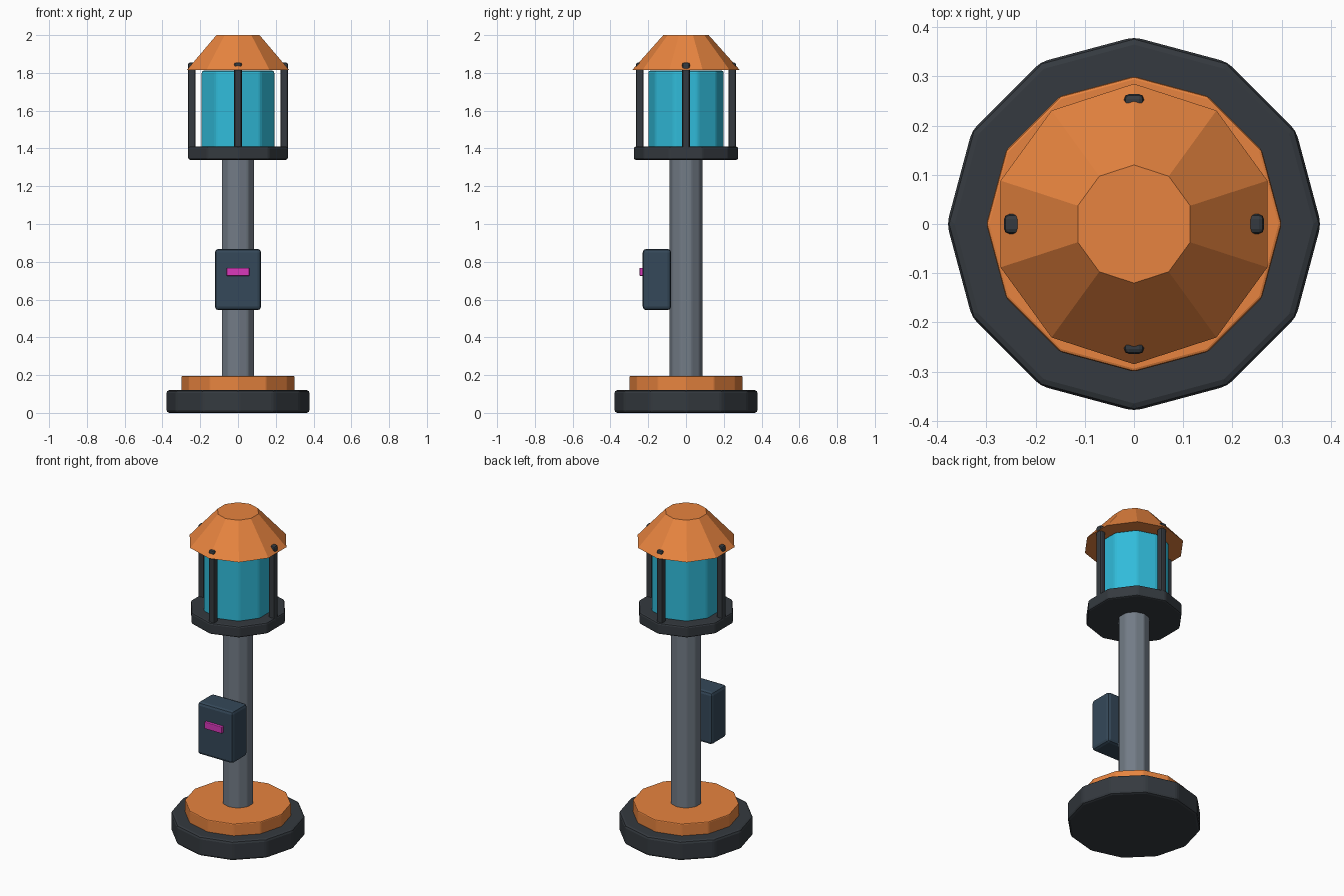
import bpy
import math

if "Cube" in bpy.data.objects:
    bpy.data.objects.remove(bpy.data.objects["Cube"])


def material(name, rgb):
    m = bpy.data.materials.new(name)
    m.diffuse_color = (*rgb, 1)
    m.use_nodes = True
    m.node_tree.nodes["Principled BSDF"].inputs["Base Color"].default_value = m.diffuse_color
    return m


DARK = material("dark_metal", (0.035, 0.042, 0.05))
ORANGE = material("orange_paint", (0.80, 0.23, 0.05))
STEEL = material("steel", (0.17, 0.20, 0.24))
CYAN = material("cyan_glass", (0.03, 0.50, 0.70))
NAVY = material("navy_casing", (0.035, 0.065, 0.10))
MAGENTA = material("magenta_light", (0.70, 0.04, 0.50))


def finish(name, mat, bevel):
    ob = bpy.context.object
    ob.name = name
    ob.data.materials.append(mat)
    if bevel:
        mod = ob.modifiers.new("Bevel", 'BEVEL')
        mod.width = bevel
        mod.segments = 2
        mod.limit_method = 'ANGLE'
        mod.angle_limit = math.radians(25)
    return ob


def drum(name, sides, r, z0, z1, mat, bevel=0.0, r_top=None):
    bpy.ops.mesh.primitive_cone_add(
        vertices=sides, radius1=r, radius2=r if r_top is None else r_top,
        depth=z1 - z0, location=(0, 0, (z0 + z1) / 2))
    return finish(name, mat, bevel)


def box(name, size, loc, mat, bevel):
    bpy.ops.mesh.primitive_cube_add(size=1, location=loc)
    ob = bpy.context.object
    for v in ob.data.vertices:
        v.co = [c * s for c, s in zip(v.co, size)]
    return finish(name, mat, bevel)


# Stepped foot and pole
drum("base", 12, 0.38, 0.0, 0.12, DARK, 0.015)
drum("base_ring", 12, 0.30, 0.11, 0.195, ORANGE, 0.006)
drum("pole", 10, 0.09, 0.15, 1.36, STEEL, 0.008)

# Lantern head
drum("lantern_tray", 10, 0.277, 1.34, 1.41, DARK, 0.01)
drum("lantern_glass", 10, 0.202, 1.40, 1.812, CYAN, 0.012)
drum("roof", 10, 0.285, 1.815, 2.0, ORANGE, 0.0, 0.12)

# Four guard bars around the glass
for i in range(4):
    a = i * math.pi / 2
    box(f"guard_bar_{i + 1}", (0.04, 0.04, 0.475),
        (0.244 * math.cos(a), 0.244 * math.sin(a), 1.6175), DARK, 0.01)

# Control box with indicator strip
box("control_box", (0.244, 0.15, 0.324), (0, -0.154, 0.706), NAVY, 0.018)
box("indicator", (0.12, 0.04, 0.042), (0, -0.226, 0.746), MAGENTA, 0.004)
